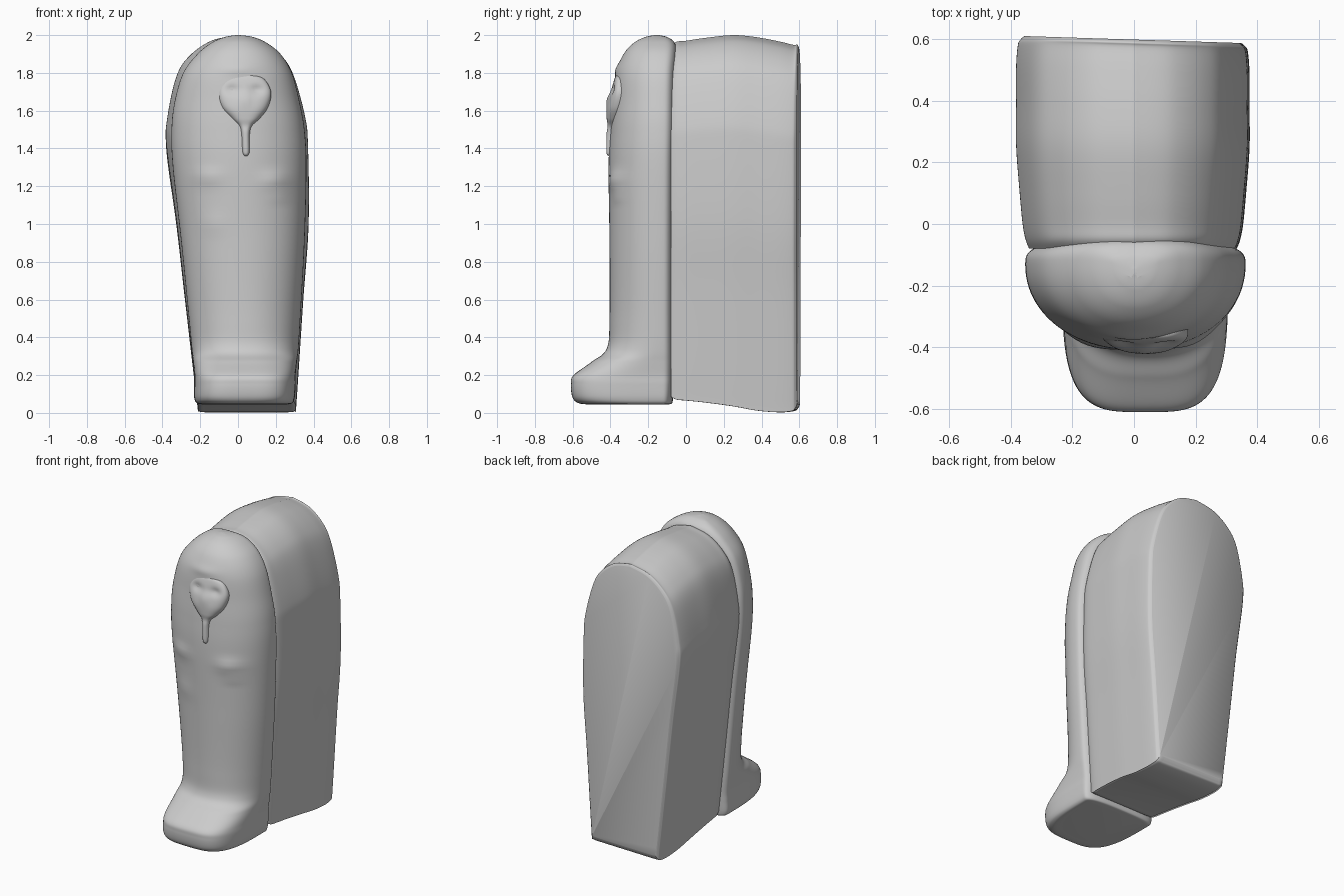
import bpy, bmesh, math


def spline(rows, n):
    """Smooth curve through table rows, n steps per segment."""
    pts = [rows[0]] + rows + [rows[-1]]
    out = []
    for i in range(1, len(pts) - 2):
        for s in range(n):
            t = s / n
            out.append([0.5 * (2 * b + (c - a) * t + (2 * a - 5 * b + 4 * c - d) * t * t
                               + (3 * b - a - 3 * c + d) * t ** 3)
                        for a, b, c, d in zip(*pts[i - 1:i + 3])])
    out.append(list(rows[-1]))
    return out


def loft(name, rings, angle=50):
    """Skin a list of equal-length rings and cap both ends."""
    bm = bmesh.new()
    vs = [[bm.verts.new(p) for p in r] for r in rings]
    k = len(vs[0])
    for a, b in zip(vs, vs[1:]):
        for i in range(k):
            bm.faces.new((a[i], a[(i + 1) % k], b[(i + 1) % k], b[i]))
    bm.faces.new(vs[0])
    bm.faces.new(vs[-1])
    bmesh.ops.recalc_face_normals(bm, faces=bm.faces)
    me = bpy.data.meshes.new(name)
    bm.to_mesh(me)
    bm.free()
    ob = bpy.data.objects.new(name, me)
    bpy.context.collection.objects.link(ob)
    bpy.ops.object.select_all(action='DESELECT')
    ob.select_set(True)
    bpy.context.view_layer.objects.active = ob
    bpy.ops.object.shade_smooth_by_angle(angle=math.radians(angle))
    return ob


def section(z, xl, xr, yf, yc, yb, pf, pb, bumps, k):
    """Horizontal superellipse ring with relief pushed out of its front."""
    ring = []
    for i in range(k):
        a = math.tau * i / k
        c, s = math.cos(a), math.sin(a)
        p = pf if s < 0 else pb
        x = (xl + xr) / 2 + (xr - xl) / 2 * math.copysign(abs(c) ** (2 / p), c)
        y = yc + (yc - yf if s < 0 else yb - yc) * math.copysign(abs(s) ** (2 / p), s)
        if s < 0:
            for bx, bz, rx, rz, h in bumps:
                y -= h * math.exp(-((x - bx) / rx) ** 2 - ((z - bz) / rz) ** 2) * min(1, -s * 2)
        ring.append((x, y, z))
    return ring


# Deep box behind the lid: arched outline swept front to back
outline = spline([
    [0, -.17, .26], [.004, -.208, .302], [.03, -.218, .31], [.3, -.28, .345], [.5, -.325, .373],
    [.7, -.378, .37], [.78, -.373, .355], [.89, -.325, .295], [.945, -.255, .23],
    [.985, -.14, .125], [1, 0, 0]], 8)
shape = [(r, f) for f, l, r in outline] + [(l, f) for f, l, r in reversed(outline[:-1])]
# y, bottom, top, width
stations = spline([
    [-.08, .085, 1.94, .89], [-.05, .07, 1.965, .92], [0, .065, 1.97, .945],
    [.1, .055, 1.985, .97], [.25, .035, 2.0, 1.0], [.38, .012, 1.988, 1.0],
    [.5, .003, 1.965, 1.0], [.57, .01, 1.948, .985], [.588, .025, 1.95, .96],
    [.598, .045, 1.935, .93]], 5)
loft("coffin_box", [[(x * w, y - .03 * x * max(0, y) / .6, b + (t - b) * f) for x, f in shape]
                    for y, b, t, w in stations])

# Lid with rounded head and projecting foot: z, left, right, front, back, squareness
lid = spline([
    [.045, -.17, .25, -.50, -.10, 2.8], [.05, -.215, .285, -.565, -.075, 3.4],
    [.08, -.232, .30, -.60, -.068, 3.7], [.15, -.232, .305, -.61, -.062, 3.7],
    [.20, -.232, .305, -.595, -.06, 3.5], [.27, -.238, .312, -.50, -.058, 2.9],
    [.34, -.245, .32, -.42, -.058, 2.3], [.5, -.26, .33, -.405, -.058, 2.1],
    [.9, -.30, .352, -.405, -.055, 2.1], [1.3, -.345, .362, -.41, -.05, 2.1],
    [1.5, -.352, .352, -.40, -.045, 2.1], [1.65, -.335, .325, -.385, -.045, 2.1],
    [1.8, -.29, .285, -.37, -.045, 2.1], [1.9, -.215, .225, -.33, -.045, 2.1],
    [1.96, -.14, .15, -.275, -.06, 2.1], [1.99, -.07, .08, -.215, -.10, 2.1],
    [2.0, -.008, .01, -.165, -.145, 2.1]], 12)
# Hands, arm folds and brow in low relief: x, z, radii, height
relief = [(-.16, 1.25, .08, .04, .012), (.20, 1.23, .08, .045, .018), (.22, 1.15, .06, .02, .008),
          (-.13, 1.0, .07, .05, .006), (0, 1.82, .09, .03, .008)]
loft("lid", [section(z, l, r, f, min(-.13, bk - .03), bk, p, 3, relief, 96)
             for z, l, r, f, bk, p in lid])

# Face tapering into a narrow beard: z, centre, half width, front
face = spline([
    [1.79, .035, .03, -.365], [1.77, .035, .10, -.378], [1.70, .035, .14, -.398],
    [1.62, .035, .125, -.418], [1.56, .04, .08, -.42], [1.52, .04, .04, -.415],
    [1.48, .04, .027, -.42], [1.39, .042, .025, -.422], [1.365, .042, .018, -.416],
    [1.358, .042, .006, -.40]], 8)
# Nose and eye hollows
features = [(.035, 1.66, .025, .04, .01), (-.03, 1.71, .035, .025, -.014), (.10, 1.71, .035, .025, -.014)]
loft("face_and_beard", [section(z, c - h, c + h, f, -.35, -.30, 2.6, 2.6, features, 48)
                        for z, c, h, f in face])
